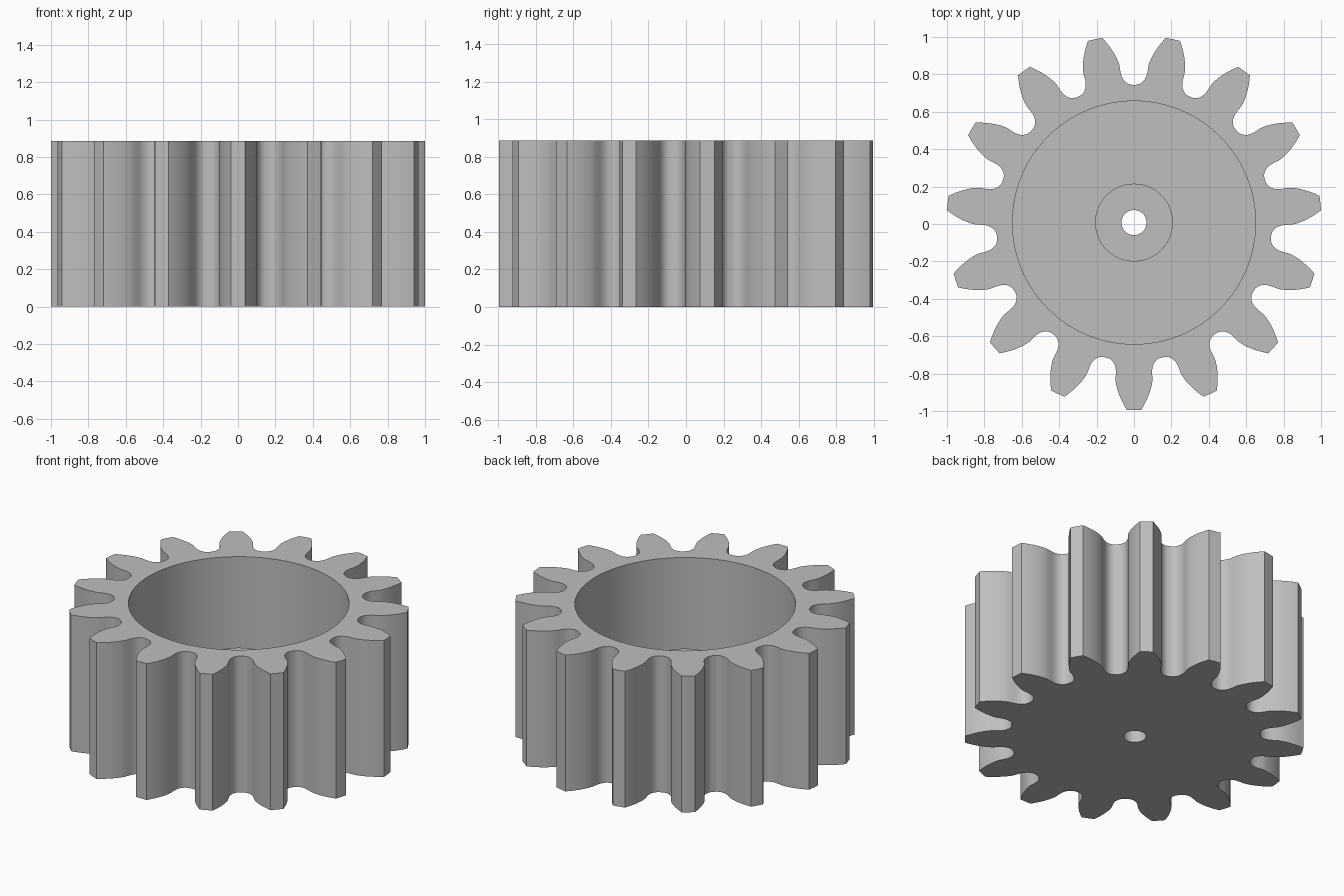
import bpy, bmesh, math
from math import sin, cos, tan, pi

if "Cube" in bpy.data.objects:
    bpy.data.objects.remove(bpy.data.objects["Cube"], do_unlink=True)

# Gear proportions
TEETH = 15
TIP = 1.002
MODULE = 2 * TIP / (TEETH + 2)
PITCH = MODULE * TEETH / 2
PRESSURE = math.radians(20)
BASE = PITCH * cos(PRESSURE)
HEIGHT, FLOOR, HUB_TOP = 0.886, 0.14, 0.5
BORE, HUB, SHAFT = 0.65, 0.208, 0.067
CENTRE_Y = 0.0075


def involute_angle(r):
    """Half angle of the gap between teeth on the involute flank at radius r."""
    a = math.acos(min(1, BASE / r))
    return pi / (2 * TEETH) - (tan(PRESSURE) - PRESSURE) + tan(a) - a


def half_gap():
    """(radius, angle) pairs from the root to the tip, measured from the gap centre."""
    rho = 0.38 * MODULE
    depth = 1.25 * MODULE - rho
    offset = MODULE * pi / 4 - depth * tan(PRESSURE) - rho / cos(PRESSURE)
    pts = []
    # Rounded root fillet, as a rolling cutter leaves it
    for i in range(60):
        lean = (pi / 2 - PRESSURE) * i / 59
        shift = depth * tan(lean) - offset
        x = shift + offset + rho * sin(lean)
        y = PITCH - depth - rho * cos(lean)
        r, ang = math.hypot(x, y), math.atan2(x, y) - shift / PITCH
        if r > BASE and ang < involute_angle(r):
            break
        if i % 4 == 0 or r > BASE:
            pts.append((r, ang))
    # Involute flank
    start = max(pts[-1][0], BASE)
    for i in range(1, 11):
        r = start + (TIP - start) * i / 10
        pts.append((r, involute_angle(r)))
    return pts


def gear_outline():
    half = half_gap()
    gap = [(r, -a) for r, a in reversed(half)] + half
    tip_middle = (TIP, pi / TEETH)
    out = []
    for k in range(TEETH):
        mid = pi / 2 + k * 2 * pi / TEETH
        out += [(r * cos(mid + a), r * sin(mid + a)) for r, a in gap + [tip_middle]]
    return out


def circle(radius, n=96):
    return [(radius * cos(2 * pi * i / n), radius * sin(2 * pi * i / n)) for i in range(n)]


bm = bmesh.new()


def ring(points, z):
    verts = [bm.verts.new((x, y + CENTRE_Y, z)) for x, y in points]
    return [bm.edges.new((v, verts[(i + 1) % len(verts)])) for i, v in enumerate(verts)]


def wall(points, z_low, z_high):
    """Upright wall; returns its lower and upper edge loops."""
    low, high = ring(points, z_low), ring(points, z_high)
    for a, b in zip(low, high):
        bm.faces.new((a.verts[0], a.verts[1], b.verts[1], b.verts[0]))
    return low, high


def cap(outer, inner):
    bmesh.ops.triangle_fill(bm, edges=outer + inner, use_beauty=True)


# Toothed rim, hollow cup, central hub and shaft hole
rim_low, rim_high = wall(gear_outline(), 0, HEIGHT)
bore_low, bore_high = wall(circle(BORE), FLOOR, HEIGHT)
hub_low, hub_high = wall(circle(HUB), FLOOR, HUB_TOP)
shaft_low, shaft_high = wall(circle(SHAFT), 0, HUB_TOP)
cap(rim_high, bore_high)
cap(bore_low, hub_low)
cap(hub_high, shaft_high)
cap(rim_low, shaft_low)
bmesh.ops.recalc_face_normals(bm, faces=bm.faces)

mesh = bpy.data.meshes.new("pinion_gear")
bm.to_mesh(mesh)
bm.free()
gear = bpy.data.objects.new("pinion_gear", mesh)
bpy.context.collection.objects.link(gear)

# Plain grey metal
grey = bpy.data.materials.new("plain_grey")
grey.use_nodes = True
colour = (0.52, 0.52, 0.52, 1)
grey.diffuse_color = colour
grey.node_tree.nodes["Principled BSDF"].inputs["Base Color"].default_value = colour
mesh.materials.append(grey)

# Smooth flanks, sharp tips and rims
bpy.ops.object.select_all(action="DESELECT")
gear.select_set(True)
bpy.context.view_layer.objects.active = gear
bpy.ops.object.shade_smooth_by_angle(angle=math.radians(30))
